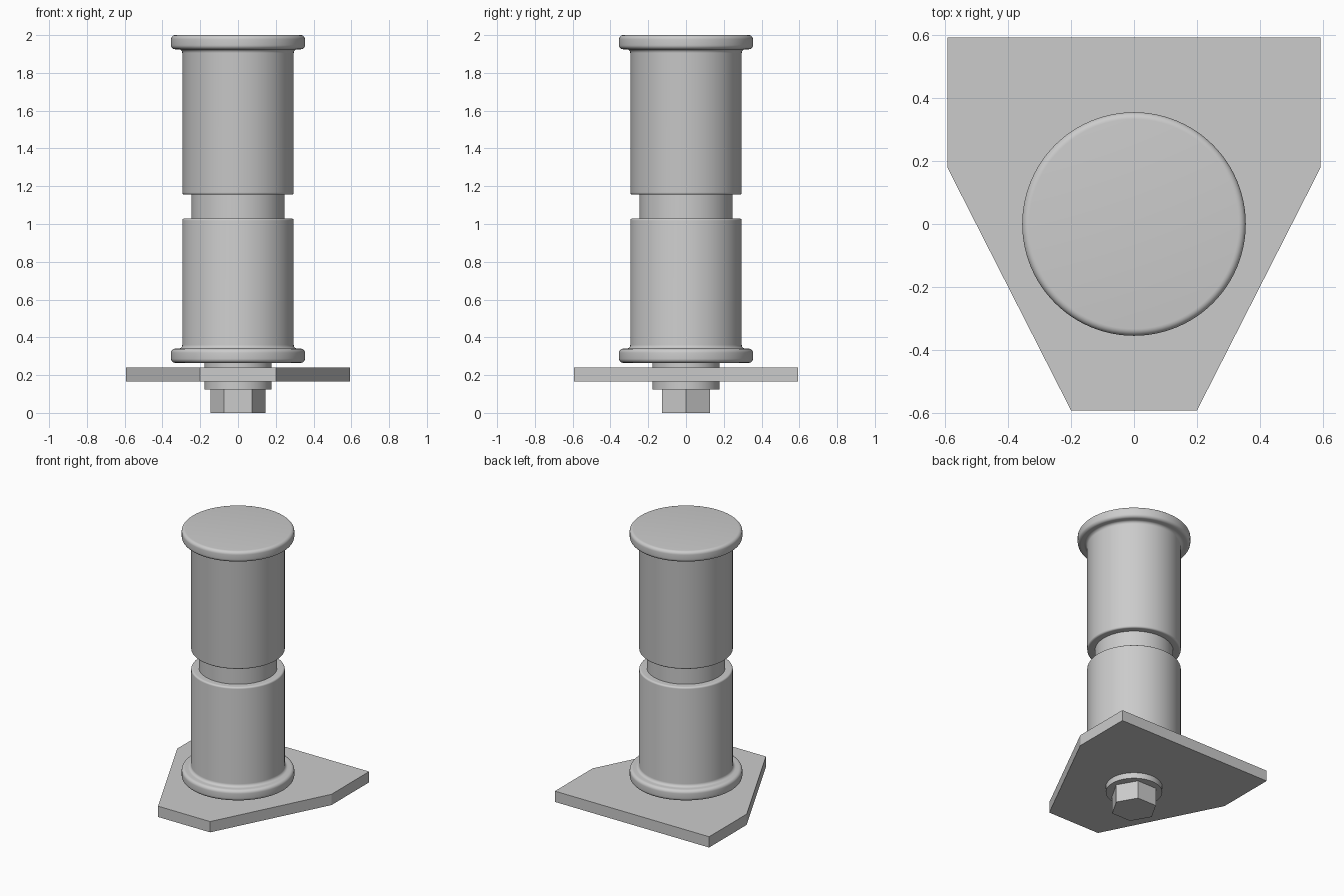
import bpy, bmesh, math

cube = bpy.data.objects.get("Cube")
if cube:
    bpy.data.objects.remove(cube, do_unlink=True)

steel = bpy.data.materials.new("grey_steel")
steel.use_nodes = True
GREY = (0.6, 0.6, 0.6, 1)
steel.diffuse_color = GREY
steel.node_tree.nodes["Principled BSDF"].inputs["Base Color"].default_value = GREY


def finish(name, bm, smooth=False):
    bmesh.ops.recalc_face_normals(bm, faces=bm.faces)
    mesh = bpy.data.meshes.new(name)
    bm.to_mesh(mesh)
    bm.free()
    mesh.materials.append(steel)
    ob = bpy.data.objects.new(name, mesh)
    bpy.context.collection.objects.link(ob)
    if smooth:
        bpy.ops.object.select_all(action='DESELECT')
        ob.select_set(True)
        bpy.context.view_layer.objects.active = ob
        bpy.ops.object.shade_smooth_by_angle(angle=math.radians(35))
    return ob


def prism(name, outline, z0, z1, smooth=False):
    bm = bmesh.new()
    face = bm.faces.new([bm.verts.new((x, y, z0)) for x, y in outline])
    new = bmesh.ops.extrude_face_region(bm, geom=[face])["geom"]
    top = [v for v in new if isinstance(v, bmesh.types.BMVert)]
    bmesh.ops.translate(bm, verts=top, vec=(0, 0, z1 - z0))
    return finish(name, bm, smooth)


def ring(radius, sides):
    return [(radius * math.cos(math.tau * i / sides),
             radius * math.sin(math.tau * i / sides)) for i in range(sides)]


def arc(r, z, radius, start, end, steps=6):
    """Quarter round in the profile plane, as (radius, height) points."""
    angles = [math.radians(start + (end - start) * i / steps) for i in range(steps + 1)]
    return [(r + radius * math.cos(a), z + radius * math.sin(a)) for a in angles]


def lathe(name, profile, sides=96):
    bm = bmesh.new()
    rows = [[bm.verts.new((x, y, z)) for x, y in ring(r, sides)] for r, z in profile]
    for low, high in zip(rows, rows[1:]):
        for i in range(sides):
            j = (i + 1) % sides
            bm.faces.new((low[i], low[j], high[j], high[i]))
    bm.faces.new(rows[0])
    bm.faces.new(rows[-1])
    return finish(name, bm, True)


FLANGE, BODY, NECK = 0.355, 0.295, 0.247
ROUND, FILLET, EDGE = 0.022, 0.02, 0.012


def sleeve(bottom, top):
    """Flange at the bottom, fillet, then a straight body with a rounded rim."""
    flange_top = bottom + 0.075
    return (arc(FLANGE - ROUND, bottom + ROUND, ROUND, -90, 0)
            + arc(FLANGE - ROUND, flange_top - ROUND, ROUND, 0, 90)
            + arc(BODY + FILLET, flange_top + FILLET, FILLET, 270, 180)
            + arc(BODY - EDGE, top - EDGE, EDGE, 0, 90))


# Spool: two flanged sleeves facing each other across a narrow neck
lower = sleeve(0.265, 1.03)
upper = [(r, 2 - z) for r, z in reversed(sleeve(0, 0.845))]
lathe("flanged_post", lower + [(NECK, 1.03), (NECK, 1.155)] + upper)

# Mounting plate, tapering towards the front
half = [(0.2, -0.592), (0.593, 0.18), (0.593, 0.593)]
prism("mounting_plate", half + [(-x, y) for x, y in reversed(half)], 0.165, 0.24)

# Washers above and below the plate
for name, z0, z1 in (("upper_washer", 0.24, 0.265), ("lower_washer", 0.125, 0.165)):
    prism(name, ring(0.178, 64), z0, z1, True)

# Hexagonal bolt head
prism("bolt_head", ring(0.146, 6), 0, 0.125)
